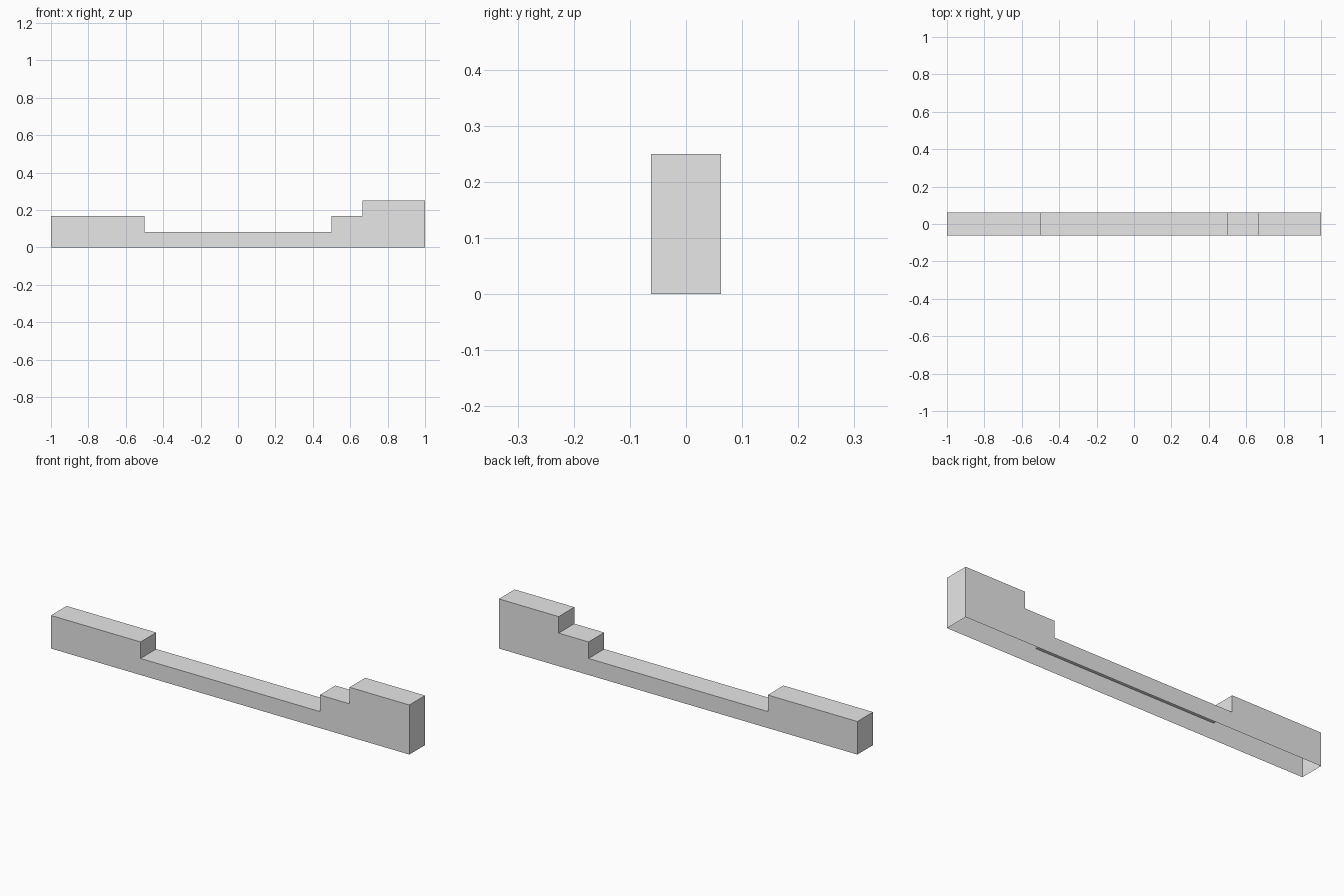
import bpy
import bmesh

cube = bpy.data.objects.get("Cube")
if cube:
    bpy.data.objects.remove(cube, do_unlink=True)

HALF_DEPTH = 0.0625
STEP = 1 / 12  # height of one step

# Stepped side outline, from the left-hand foot over the top to the other foot
outline = [(-1, 0), (-1, 2), (-0.5, 2), (-0.5, 1), (0.5, 1),
           (0.5, 2), (2 / 3, 2), (2 / 3, 3), (1, 3), (1, 0)]

grey = bpy.data.materials.new("light grey")
grey.use_nodes = True
grey.diffuse_color = (0.8, 0.8, 0.8, 1)
grey.node_tree.nodes["Principled BSDF"].inputs["Base Color"].default_value = (0.8, 0.8, 0.8, 1)

bm = bmesh.new()
front = [bm.verts.new((x, -HALF_DEPTH, n * STEP)) for x, n in outline]
back = [bm.verts.new((x, HALF_DEPTH, n * STEP)) for x, n in outline]

# Front and back walls, facing outwards
bm.faces.new(front[::-1])
bm.faces.new(back)

# End walls, treads and risers; the underside stays open
for i in range(len(outline) - 1):
    bm.faces.new((front[i], front[i + 1], back[i + 1], back[i]))

mesh = bpy.data.meshes.new("stepped_wall")
bm.to_mesh(mesh)
bm.free()
mesh.materials.append(grey)
wall = bpy.data.objects.new("stepped_wall", mesh)
bpy.context.collection.objects.link(wall)
